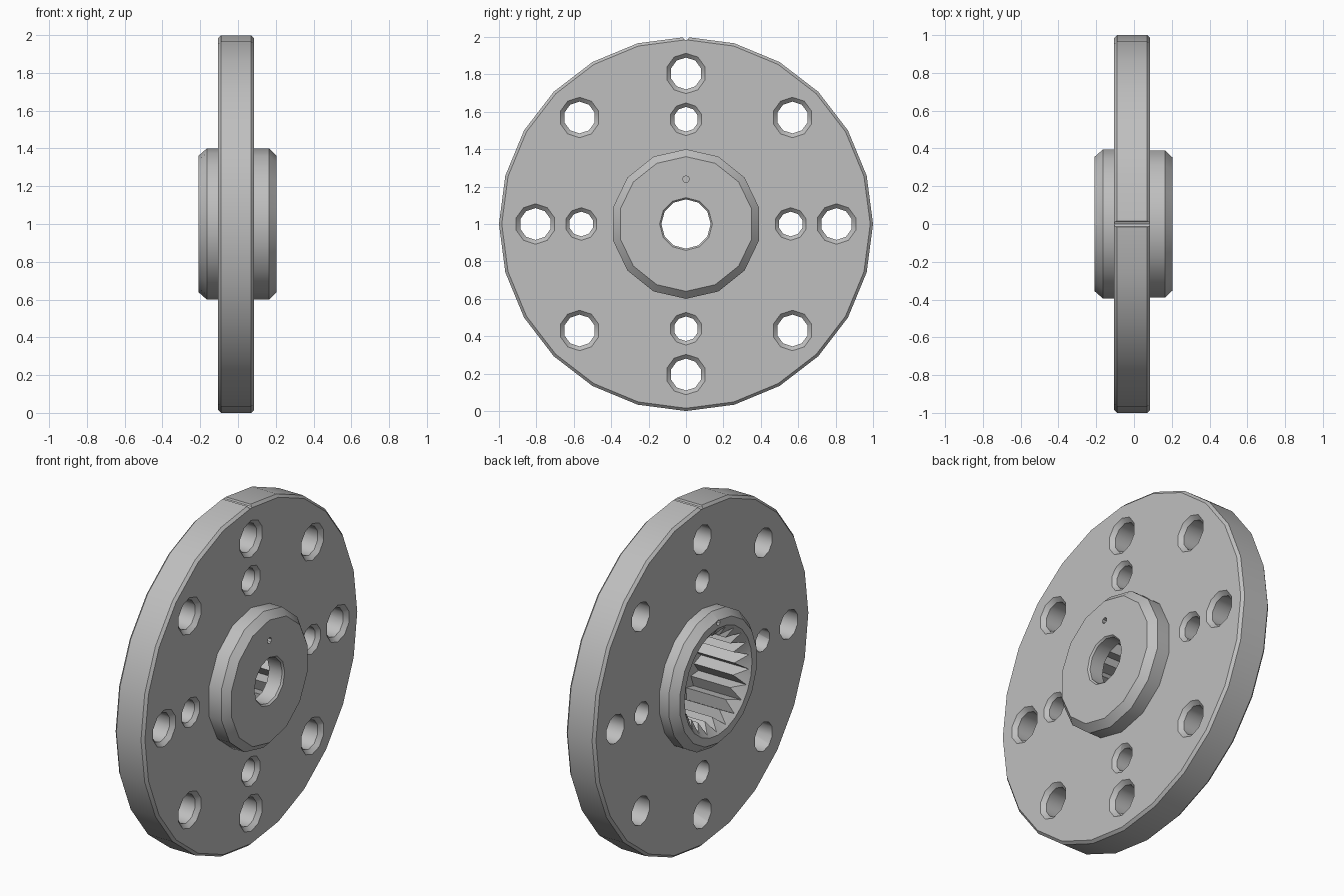
import bpy, bmesh, math

cube = bpy.data.objects.get("Cube")
if cube:
    bpy.data.objects.remove(cube)

# single metal colour
metal = bpy.data.materials.new("light grey metal")
metal.use_nodes = True
COLOUR = (0.52, 0.52, 0.52, 1)
metal.diffuse_color = COLOUR
metal.node_tree.nodes["Principled BSDF"].inputs["Base Color"].default_value = COLOUR


def turned(name, rings, sides, y=0, z=1, teeth=None):
    """Solid along x through (x, radius) rings; teeth scales every other point."""
    bm = bmesh.new()
    loops = []
    for x, r in rings:
        loop = []
        for i in range(sides):
            a = 2 * math.pi * i / sides
            k = teeth if teeth and i % 2 else 1
            loop.append(bm.verts.new((x, y + r * k * math.sin(a), z + r * k * math.cos(a))))
        loops.append(loop)
    for a, b in zip(loops, loops[1:]):
        for i in range(sides):
            j = (i + 1) % sides
            bm.faces.new((a[i], a[j], b[j], b[i]))
    bm.faces.new(loops[0])
    bm.faces.new(loops[-1])
    bmesh.ops.recalc_face_normals(bm, faces=bm.faces)
    mesh = bpy.data.meshes.new(name)
    bm.to_mesh(mesh)
    bm.free()
    mesh.materials.append(metal)
    obj = bpy.data.objects.new(name, mesh)
    bpy.context.collection.objects.link(obj)
    return obj


def combine(body, tool, operation):
    """Apply a boolean and discard the tool."""
    tool.hide_render = True
    mod = body.modifiers.new("combine", "BOOLEAN")
    mod.operation = operation
    mod.solver = "EXACT"
    mod.object = tool
    graph = bpy.context.evaluated_depsgraph_get()
    graph.update()
    mesh = bpy.data.meshes.new_from_object(body.evaluated_get(graph))
    body.modifiers.clear()
    body.data = mesh
    bpy.data.objects.remove(tool)


BACK, FRONT = -0.105, 0.085      # disc faces
HUB_BACK, HUB_FRONT = -0.21, 0.205

# disc with a fine bevel on both rims
flange = turned("flange_disc", [(BACK, 0.985), (BACK + 0.015, 1),
                                (FRONT - 0.015, 1), (FRONT, 0.985)], 24)

# raised hubs on both faces
combine(flange, turned("splined_hub", [(HUB_BACK, 0.36), (HUB_BACK + 0.045, 0.4),
                                       (-0.02, 0.4)], 18), "UNION")
combine(flange, turned("bored_hub", [(0.02, 0.4), (HUB_FRONT - 0.04, 0.4),
                                     (HUB_FRONT, 0.36)], 14), "UNION")

# splined socket with conical lead-in, then the centre bore
combine(flange, turned("spline_cutter", [(-0.3, 0.3), (0.11, 0.3)], 44, teeth=0.8), "DIFFERENCE")
combine(flange, turned("lead_in_cutter", [(-0.23, 0.335), (-0.14, 0.235)], 24), "DIFFERENCE")
combine(flange, turned("bore_cutter", [(0, 0.132), (HUB_FRONT - 0.01, 0.132),
                                       (HUB_FRONT + 0.01, 0.15)], 12), "DIFFERENCE")


# bolt holes, countersunk on one face
def bolt_hole(ring, angle, radius, rim):
    step = rim - radius
    hole = turned("hole_cutter", [(-0.2, radius), (FRONT - step, radius),
                                  (FRONT, rim), (FRONT + 0.02, rim + 0.02)], 10,
                  ring * math.sin(angle), 1 + ring * math.cos(angle))
    combine(flange, hole, "DIFFERENCE")


for i in range(8):
    bolt_hole(0.805, i * math.pi / 4, 0.085, 0.108)
for i in range(4):
    bolt_hole(0.56, i * math.pi / 2, 0.066, 0.087)

# pin hole, rim groove and hub timing notch
combine(flange, turned("pin_cutter", [(0.15, 0.018), (0.25, 0.018)], 8, 0, 1.24), "DIFFERENCE")
combine(flange, turned("groove_cutter", [(-0.2, 0.017), (0.2, 0.017)], 8, 0, 2), "DIFFERENCE")
combine(flange, turned("notch_cutter", [(-0.25, 0.022), (-0.185, 0.012)], 6, 0, 1.345), "DIFFERENCE")

# smooth rounds, crisp edges
bpy.ops.object.select_all(action="DESELECT")
flange.select_set(True)
bpy.context.view_layer.objects.active = flange
bpy.ops.object.shade_smooth_by_angle(angle=math.radians(38))
